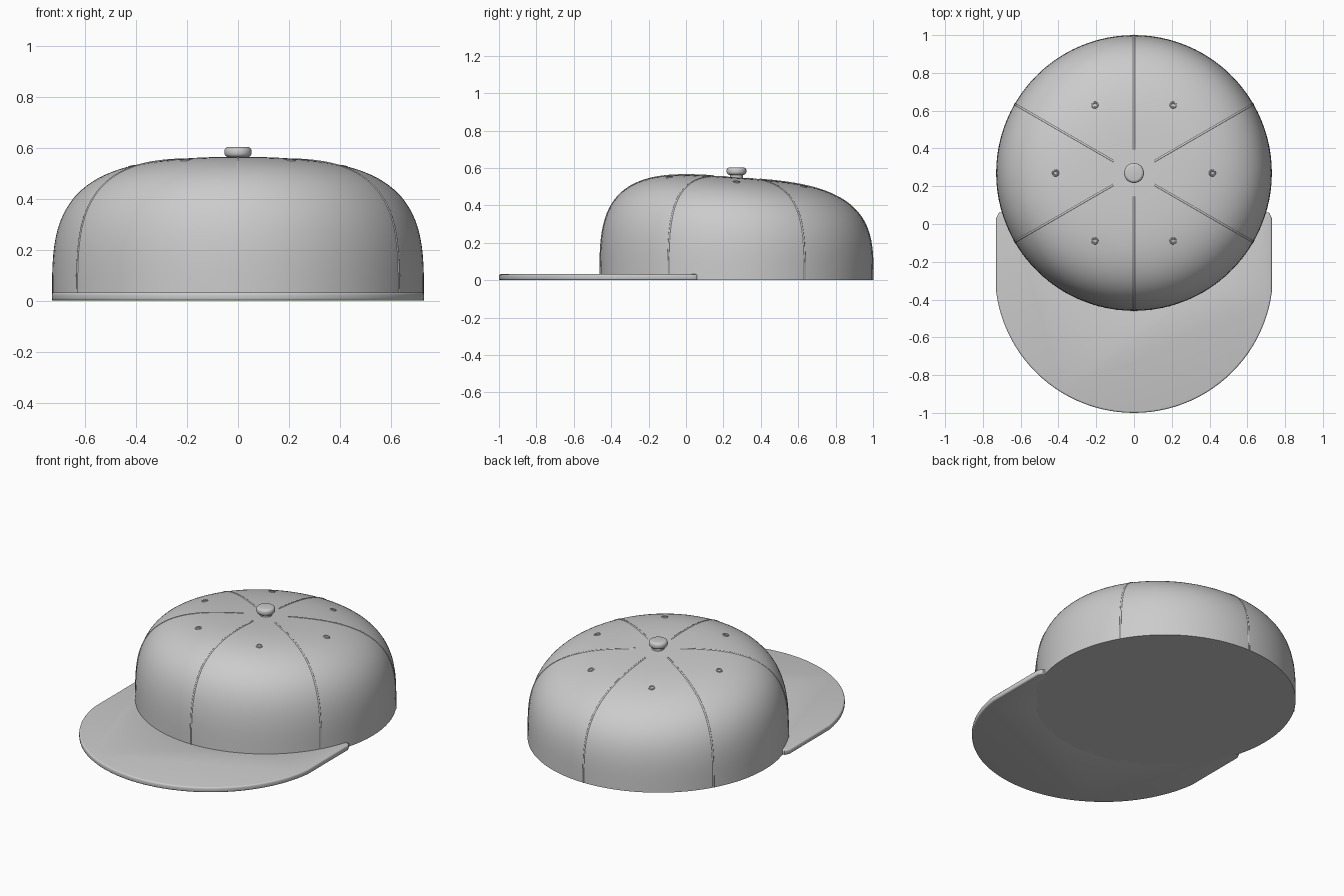
import bpy, bmesh
from math import sin, cos, pi, radians, acos
from mathutils import Vector

cube = bpy.data.objects.get("Cube")
if cube:
    bpy.data.objects.remove(cube)

RADIUS, HEIGHT, POWER, TILT = 0.73, 0.55, 3.4, 0.135
CENTRE_Y = 0.27

cloth = bpy.data.materials.new("grey cloth")
cloth.use_nodes = True
cloth.diffuse_color = (0.6, 0.6, 0.6, 1)
cloth.node_tree.nodes["Principled BSDF"].inputs["Base Color"].default_value = (0.6, 0.6, 0.6, 1)


def crown_point(t, a):
    """Point on the crown: t runs from rim (0) to top (pi/2), a is the heading."""
    r = RADIUS * max(cos(t), 0) ** (2 / POWER)
    z = HEIGHT * max(sin(t), 0) ** (2 / POWER)
    x, y = r * cos(a), r * sin(a)
    return Vector((x, y + CENTRE_Y, z * (1 - TILT * y)))


def crown_normal(t, a):
    e = 0.01
    du = crown_point(t, a + e) - crown_point(t, a - e)
    dv = crown_point(t + e, a) - crown_point(t - e, a)
    return du.cross(dv).normalized()


def smooth(obj):
    bpy.ops.object.select_all(action='DESELECT')
    obj.select_set(True)
    bpy.context.view_layer.objects.active = obj
    bpy.ops.object.shade_smooth_by_angle(angle=radians(40))


def add_mesh(name, bm):
    bmesh.ops.recalc_face_normals(bm, faces=bm.faces)
    mesh = bpy.data.meshes.new(name)
    bm.to_mesh(mesh)
    bm.free()
    obj = bpy.data.objects.new(name, mesh)
    bpy.context.collection.objects.link(obj)
    mesh.materials.append(cloth)
    smooth(obj)
    return obj


# Crown: tilted rounded dome with a closed base
SEGS, RINGS = 96, 32
bm = bmesh.new()
rings = []
for i in range(RINGS):
    t = pi / 2 * i / RINGS
    rings.append([bm.verts.new(crown_point(t, 2 * pi * j / SEGS)) for j in range(SEGS)])
top = bm.verts.new((0, CENTRE_Y, HEIGHT))
for j in range(SEGS):
    k = (j + 1) % SEGS
    for low, high in zip(rings, rings[1:]):
        bm.faces.new((low[j], low[k], high[k], high[j]))
    bm.faces.new((rings[-1][j], rings[-1][k], top))
bm.faces.new(rings[0])
add_mesh("crown", bm)

# Brim: flat slab with a round front, hugging the crown at the back
outline = [(0.715, 0.06), (0.73, 0.03)]
for i in range(49):
    a = radians(-7.5 - 165 * i / 48)
    outline.append((0.736 * cos(a), -0.264 + 0.736 * sin(a)))
outline += [(-0.73, 0.03), (-0.715, 0.06)]
for i in range(41):
    a = radians(-162.5 + 145 * i / 40)
    outline.append((0.70 * cos(a), CENTRE_Y + 0.70 * sin(a)))
bm = bmesh.new()
base = bm.faces.new([bm.verts.new((x, y, 0)) for x, y in outline])
lift = bmesh.ops.extrude_face_region(bm, geom=[base], use_keep_orig=True)
bmesh.ops.translate(bm, vec=(0, 0, 0.032),
                    verts=[v for v in lift["geom"] if isinstance(v, bmesh.types.BMVert)])
rims = [e for e in bm.edges if abs(e.verts[0].co.z - e.verts[1].co.z) < 0.001]
bmesh.ops.bevel(bm, geom=rims, offset=0.009, segments=3, profile=0.5, affect='EDGES')
add_mesh("brim", bm)

# Seams: six thin cords following the crown
for n in range(6):
    a = radians(30 + 60 * n)
    curve = bpy.data.curves.new("seam", 'CURVE')
    curve.dimensions = '3D'
    curve.bevel_depth = 0.006
    curve.bevel_resolution = 2
    spline = curve.splines.new('POLY')
    path = [crown_point(pi / 2 * i / RINGS, a) - crown_normal(max(pi / 2 * i / RINGS, 0.02), a) * 0.003
            for i in range(RINGS)]
    path[0].z = 0.0
    spline.points.add(len(path) - 1)
    for p, co in zip(spline.points, path):
        p.co = (*co, 1)
    curve.materials.append(cloth)
    bpy.context.collection.objects.link(bpy.data.objects.new(f"seam_{n + 1}", curve))

# Eyelets: one small ring in each panel
t_eye = acos((0.415 / RADIUS) ** (POWER / 2))
for n in range(6):
    a = radians(60 * n)
    up = crown_normal(t_eye, a)
    bpy.ops.mesh.primitive_torus_add(
        major_radius=0.014, minor_radius=0.005, major_segments=20, minor_segments=8,
        location=crown_point(t_eye, a), rotation=up.to_track_quat('Z', 'Y').to_euler())
    eyelet = bpy.context.object
    eyelet.name = f"eyelet_{n + 1}"
    eyelet.data.materials.append(cloth)
    smooth(eyelet)

# Button: rounded disc on top
bpy.ops.mesh.primitive_cylinder_add(vertices=40, radius=0.053, depth=0.04,
                                    location=(0, CENTRE_Y, 0.583))
button = bpy.context.object
button.name = "top_button"
button.data.materials.append(cloth)
bm = bmesh.new()
bm.from_mesh(button.data)
rims = [e for e in bm.edges if abs(e.verts[0].co.z - e.verts[1].co.z) < 0.001]
bmesh.ops.bevel(bm, geom=rims, offset=0.016, segments=4, profile=0.5, affect='EDGES')
bm.to_mesh(button.data)
bm.free()
smooth(button)

# Button stem: joins the button to the crown
bpy.ops.mesh.primitive_cylinder_add(vertices=32, radius=0.035, depth=0.04,
                                    location=(0, CENTRE_Y, 0.555))
stem = bpy.context.object
stem.name = "button_stem"
stem.data.materials.append(cloth)
smooth(stem)
